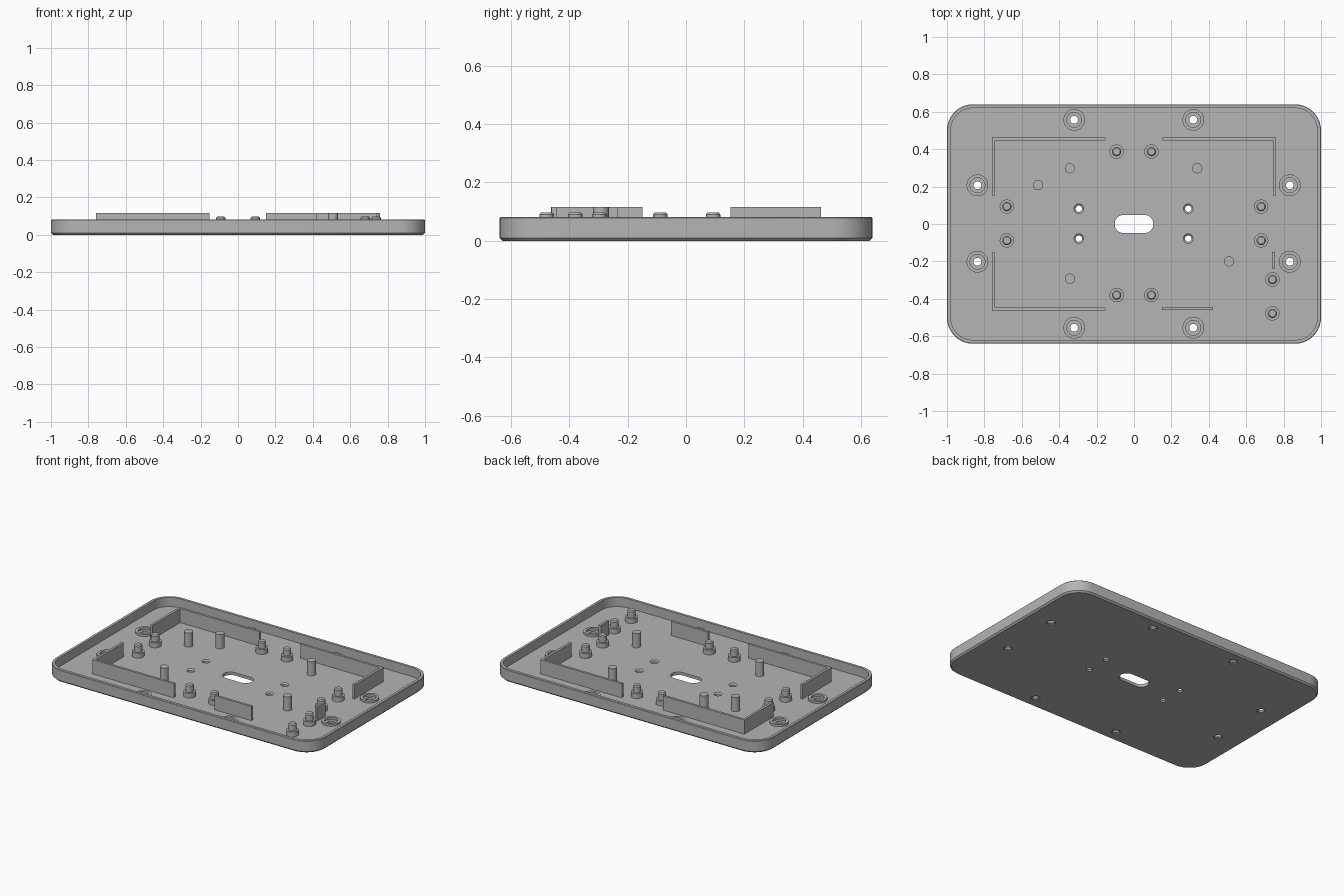
import bpy, bmesh
from math import pi, cos, sin, radians

cube = bpy.data.objects.get("Cube")
if cube:
    bpy.data.objects.remove(cube, do_unlink=True)

grey = bpy.data.materials.new("mid grey plastic")
grey.use_nodes = True
COLOUR = (0.46, 0.46, 0.46, 1)
grey.diffuse_color = COLOUR
grey.node_tree.nodes["Principled BSDF"].inputs["Base Color"].default_value = COLOUR

FLOOR = 0.02      # top of the tray floor
SINK = 0.012      # parts start slightly inside the floor
RIB_TOP = 0.115


def rounded_rect(hx, hy, r, z, n=10):
    """Ring of points around a rounded rectangle."""
    pts = []
    for k, (sx, sy) in enumerate([(1, 1), (-1, 1), (-1, -1), (1, -1)]):
        for i in range(n + 1):
            a = (k + i / n) * pi / 2
            pts.append((sx * (hx - r) + r * cos(a), sy * (hy - r) + r * sin(a), z))
    return pts


def circle(r, z, n=32):
    return [(r * cos(2 * pi * i / n), r * sin(2 * pi * i / n), z) for i in range(n)]


def loft(name, rings, at=(0, 0), looped=False):
    """Skin a stack of rings; cap the ends unless the stack loops."""
    bm = bmesh.new()
    loops = [[bm.verts.new(p) for p in ring] for ring in rings]
    pairs = list(zip(loops, loops[1:]))
    if looped:
        pairs.append((loops[-1], loops[0]))
    else:
        bm.faces.new(loops[0][::-1])
        bm.faces.new(loops[-1])
    for a, b in pairs:
        n = len(a)
        for i in range(n):
            j = (i + 1) % n
            bm.faces.new((a[i], a[j], b[j], b[i]))
    bmesh.ops.recalc_face_normals(bm, faces=bm.faces)
    mesh = bpy.data.meshes.new(name)
    bm.to_mesh(mesh)
    bm.free()
    mesh.materials.append(grey)
    obj = bpy.data.objects.new(name, mesh)
    obj.location = (at[0], at[1], 0)
    bpy.context.collection.objects.link(obj)
    return obj


def turned(name, profile, at, looped=False):
    return loft(name, [circle(r, z) for r, z in profile], at, looped)


def smooth(obj):
    bpy.ops.object.select_all(action='DESELECT')
    obj.select_set(True)
    bpy.context.view_layer.objects.active = obj
    bpy.ops.object.shade_smooth_by_angle(angle=radians(30))


def rib(name, x0, x1, y0, y1):
    cx, cy, hx, hy = (x0 + x1) / 2, (y0 + y1) / 2, (x1 - x0) / 2, (y1 - y0) / 2
    corners = [(hx, hy), (-hx, hy), (-hx, -hy), (hx, -hy)]
    loft(name, [[(x, y, z) for x, y in corners] for z in (SINK, RIB_TOP)], (cx, cy))


def corner_rib(name, sx, sy, x_len, y_len):
    """L-shaped rib whose outer corner lies at (sx, sy) * (0.758, 0.463)."""
    t, ox, oy = 0.016, 0.758, 0.463
    pts = [(ox, oy), (ox - x_len, oy), (ox - x_len, oy - t),
           (ox - t, oy - t), (ox - t, oy - y_len), (ox, oy - y_len)]
    loft(name, [[(sx * x, sy * y, z) for x, y in pts] for z in (SINK, RIB_TOP)])


# Tray: chamfered bottom edge, wall, thin rim and recessed floor
tray = loft("tray", [
    rounded_rect(0.99, 0.63, 0.13, 0),
    rounded_rect(1.0, 0.64, 0.14, 0.01),
    rounded_rect(1.0, 0.64, 0.14, 0.078),
    rounded_rect(0.997, 0.637, 0.137, 0.081),
    rounded_rect(0.98, 0.62, 0.12, 0.081),
    rounded_rect(0.98, 0.62, 0.12, FLOOR)])

# Holes through the floor
screws = [(x, y) for x in (-0.32, 0.317) for y in (0.557, -0.555)]
screws += [(x, y) for x in (-0.837, 0.833) for y in (0.207, -0.202)]
cutters = [loft("slot_cutter", [rounded_rect(0.103, 0.048, 0.046, z) for z in (-0.05, 0.05)])]
for p in screws:
    cutters.append(turned("screw_hole_cutter",
                          [(0.028, -0.05), (0.028, 0.006), (0.021, 0.008), (0.021, 0.05)], p))
for x in (-0.295, 0.29):
    for y in (0.082, -0.078):
        cutters.append(turned("small_hole_cutter",
                              [(0.017, -0.05), (0.017, 0.012), (0.026, FLOOR), (0.026, 0.05)], (x, y)))
for c in cutters:
    c.hide_render = True
    m = tray.modifiers.new("hole", 'BOOLEAN')
    m.operation = 'DIFFERENCE'
    m.solver = 'EXACT'
    m.object = c
bpy.context.view_layer.update()
cut = bpy.data.meshes.new_from_object(
    tray.evaluated_get(bpy.context.evaluated_depsgraph_get()))
tray.modifiers.clear()
tray.data = cut
for c in cutters:
    bpy.data.objects.remove(c, do_unlink=True)
smooth(tray)

# Raised collars around the screw holes
for p in screws:
    smooth(turned("screw_collar", [(0.058, SINK), (0.058, 0.034), (0.04, 0.034), (0.04, SINK)],
                  p, looped=True))

# Stepped mounting posts
posts = [(sx * 0.093, y) for sx in (-1, 1) for y in (0.387, -0.38)]
posts += [(sx * 0.68, y) for sx in (-1, 1) for y in (0.093, -0.088)]
posts += [(0.74, -0.297), (0.74, -0.478)]
for p in posts:
    smooth(turned("stepped_post", [(0.038, SINK), (0.038, 0.052), (0.025, 0.052),
                                   (0.025, 0.09), (0.019, 0.097)], p))

# Plain support pins
for p in [(-0.343, 0.298), (0.338, 0.298), (-0.513, 0.208), (0.508, -0.2), (-0.343, -0.292)]:
    smooth(turned("support_pin", [(0.027, SINK), (0.027, RIB_TOP)], p))

# Locating ribs
corner_rib("back_right_rib", -1, 1, 0.605, 0.31)
corner_rib("back_left_rib", 1, 1, 0.605, 0.31)
corner_rib("front_right_rib", -1, -1, 0.605, 0.31)
rib("front_left_rib", 0.15, 0.423, -0.461, -0.445)
rib("left_side_rib", 0.738, 0.754, -0.237, -0.15)
